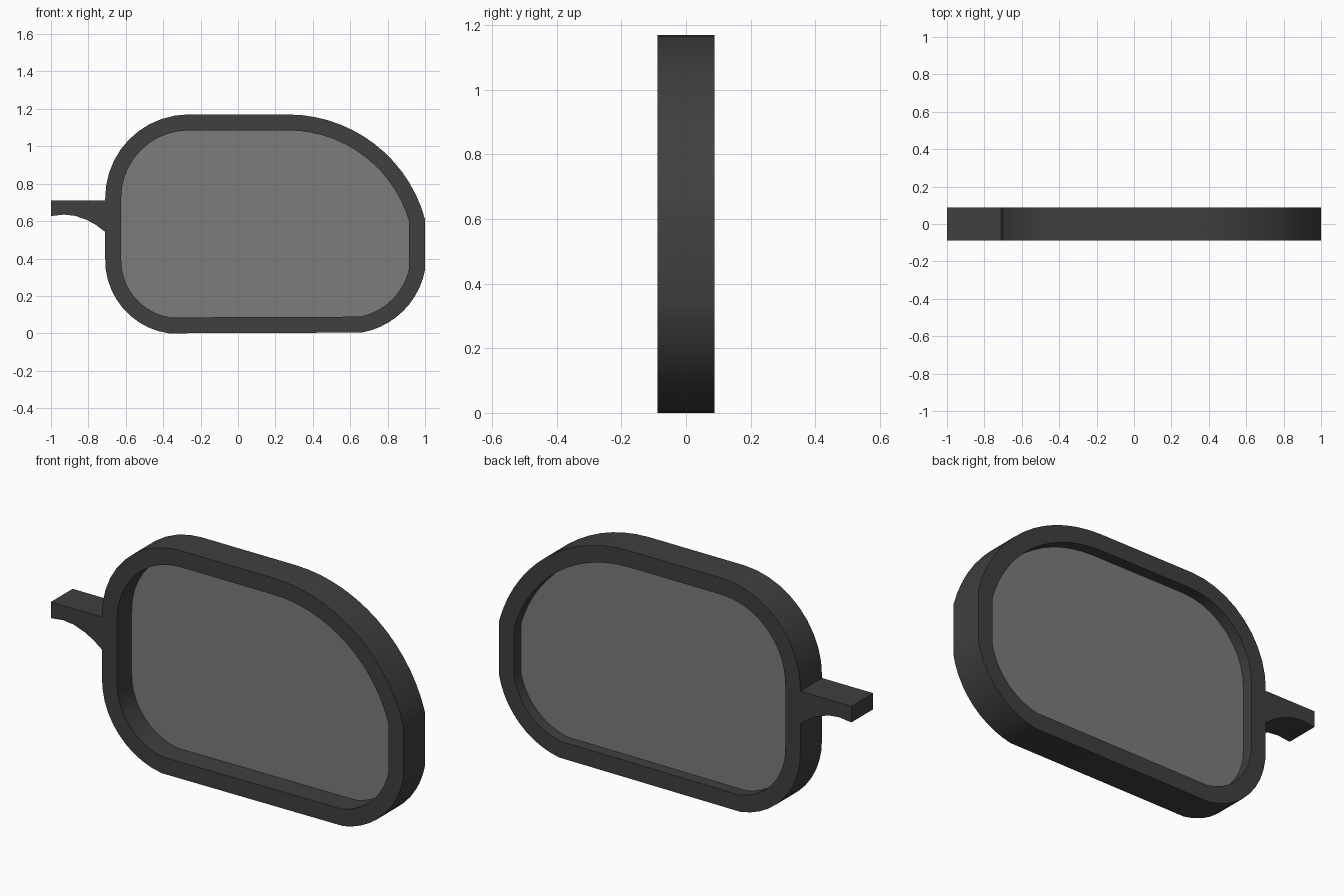
import bpy, bmesh, math
from mathutils import Vector

if "Cube" in bpy.data.objects:
    bpy.data.objects.remove(bpy.data.objects["Cube"])

HALF = 0.088   # half depth of the frame
RIM = 0.085    # rim width
LENS_Y = 0.031


def arc(a, b, sag, n=10):
    """Points from a to b on a circle bulging by sag to the right of travel."""
    a, b = Vector(a), Vector(b)
    d = b - a
    out = Vector((d.y, -d.x)).normalized()
    r = ((d.length / 2) ** 2 + sag ** 2) / (2 * sag)
    c = (a + b) / 2 + out * (sag - r)
    half = math.asin(d.length / 2 / r)
    mid = math.atan2(out.y, out.x)
    return [c + r * Vector((math.cos(mid + half * t), math.sin(mid + half * t)))
            for t in (2 * i / n - 1 for i in range(n + 1))]


def inset(pts, w):
    """Mitred inward offset of a counter-clockwise outline."""
    res = []
    for i, p in enumerate(pts):
        d0 = (p - pts[i - 1]).normalized()
        d1 = (pts[(i + 1) % len(pts)] - p).normalized()
        n0, n1 = Vector((-d0.y, d0.x)), Vector((-d1.y, d1.x))
        res.append(p + (n0 + n1) * (w / (1 + n0.dot(n1))))
    return res


def material(name, v):
    m = bpy.data.materials.new(name)
    m.diffuse_color = (v, v, v, 1)
    m.use_nodes = True
    m.node_tree.nodes["Principled BSDF"].inputs["Base Color"].default_value = m.diffuse_color
    return m


def finish(name, bm, mat):
    bmesh.ops.recalc_face_normals(bm, faces=bm.faces)
    me = bpy.data.meshes.new(name)
    bm.to_mesh(me)
    bm.free()
    ob = bpy.data.objects.new(name, me)
    bpy.context.collection.objects.link(ob)
    me.materials.append(mat)
    bpy.ops.object.select_all(action='DESELECT')
    ob.select_set(True)
    bpy.context.view_layer.objects.active = ob
    bpy.ops.object.shade_smooth_by_angle(angle=math.radians(25))
    return ob


def loop(bm, pts, y):
    return [bm.verts.new((p[0], y, p[1])) for p in pts]


def bridge(bm, a, b):
    for i in range(len(a)):
        bm.faces.new((a[i - 1], a[i], b[i], b[i - 1]))


dark = material("dark_frame", 0.05)
grey = material("lens_grey", 0.2)

# Rim outline, counter-clockwise seen from the front
outer = (arc((0.66, 0.004), (1.0, 0.34), 0.075)
         + arc((1.0, 0.61), (0.27, 1.17), 0.155, 14)
         + arc((-0.27, 1.17), (-0.71, 0.72), 0.13)
         + arc((-0.71, 0.40), (-0.37, 0.0), 0.10))
inner = inset(outer, RIM)

# Rim: a closed ring with square cross-section
bm = bmesh.new()
of, ob_, ib, if_ = (loop(bm, outer, -HALF), loop(bm, outer, HALF),
                    loop(bm, inner, HALF), loop(bm, inner, -HALF))
for a, b in ((of, ob_), (ob_, ib), (ib, if_), (if_, of)):
    bridge(bm, a, b)
finish("rim", bm, dark)

# Lens: flat pane set towards the back of the rim
bm = bmesh.new()
bm.faces.new(loop(bm, inner, LENS_Y))
finish("lens", bm, grey)

# Nose bridge: flat top, arched underside
profile = [(-0.70, 0.71), (-1.0, 0.71), (-1.0, 0.627), (-0.93, 0.635), (-0.87, 0.628),
           (-0.81, 0.607), (-0.76, 0.58), (-0.70, 0.535)]
bm = bmesh.new()
f, b = loop(bm, profile, -HALF), loop(bm, profile, HALF)
bridge(bm, f, b)
bm.faces.new(f)
bm.faces.new(b)
finish("nose_bridge", bm, dark)
